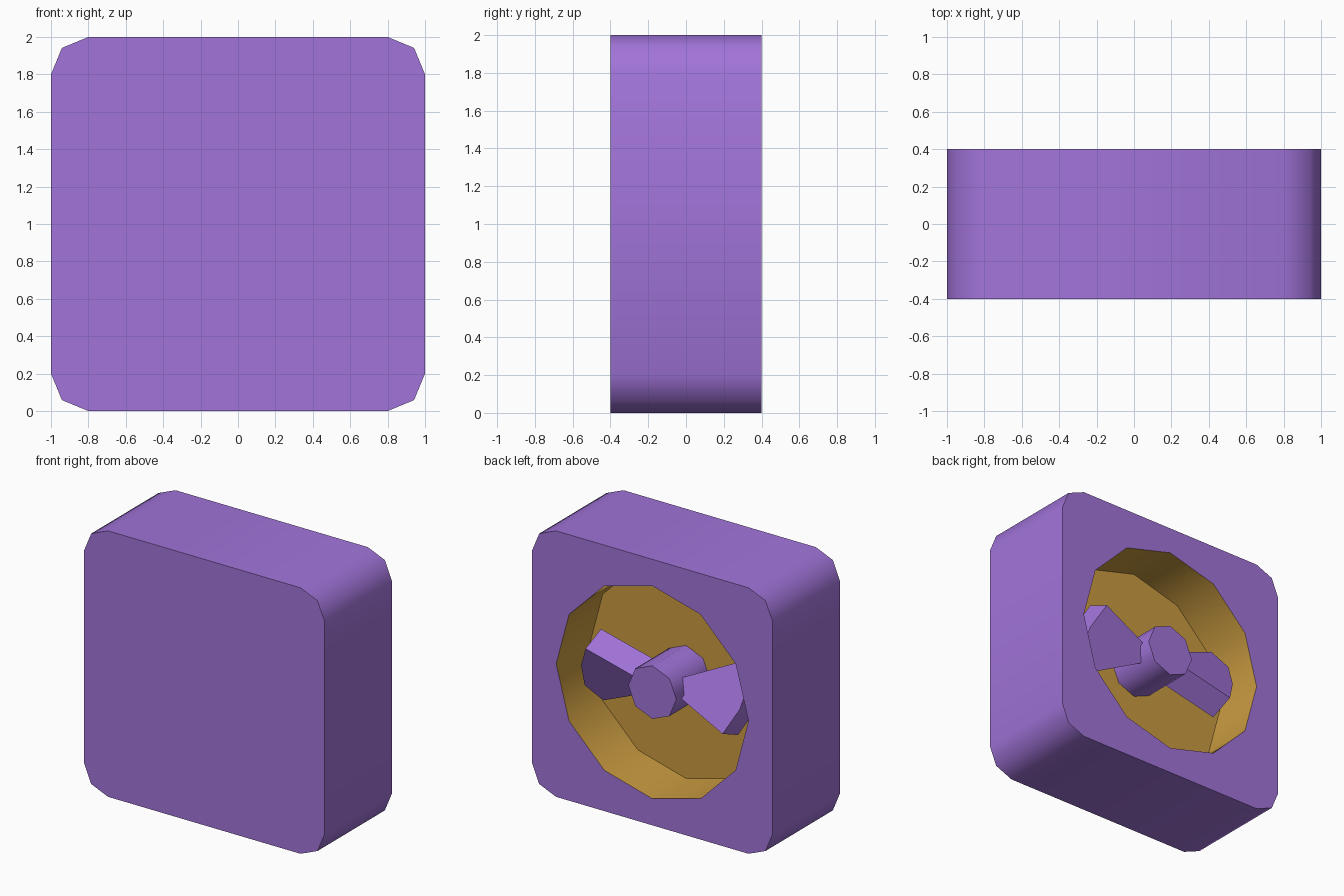
import bpy, bmesh, math
from mathutils import Matrix, Vector

if "Cube" in bpy.data.objects:
    bpy.data.objects.remove(bpy.data.objects["Cube"])


def material(name, rgb):
    m = bpy.data.materials.new(name)
    m.diffuse_color = (*rgb, 1)
    m.use_nodes = True
    m.node_tree.nodes["Principled BSDF"].inputs["Base Color"].default_value = m.diffuse_color
    return m


purple = material("purple", (0.36, 0.175, 0.70))
gold = material("gold", (0.60, 0.335, 0.053))


def finish(bm, name, mats):
    bmesh.ops.recalc_face_normals(bm, faces=bm.faces[:])
    me = bpy.data.meshes.new(name)
    bm.to_mesh(me)
    bm.free()
    for m in mats:
        me.materials.append(m)
    ob = bpy.data.objects.new(name, me)
    bpy.context.collection.objects.link(ob)
    bpy.ops.object.select_all(action='DESELECT')
    ob.select_set(True)
    bpy.context.view_layer.objects.active = ob
    bpy.ops.object.shade_smooth_by_angle(angle=math.radians(50))
    return ob


def ring(bm, pts, y):
    return [bm.verts.new((x, y, z + 1)) for x, z in pts]


def bridge(bm, a, b):
    n = len(a)
    return [bm.faces.new((a[i], a[(i + 1) % n], b[(i + 1) % n], b[i])) for i in range(n)]


def polygon(n, r):
    return [(r * math.cos(2 * math.pi * i / n), r * math.sin(2 * math.pi * i / n)) for i in range(n)]


# housing: rounded square block with a round recess in the back
outline = []
for k in range(4):
    cx, cz = [(0.8, 0.8), (-0.8, 0.8), (-0.8, -0.8), (0.8, -0.8)][k]
    for j in range(3):
        a = math.radians(90 * k + 45 * j)
        outline.append((cx + 0.2 * math.cos(a), cz + 0.2 * math.sin(a)))
bm = bmesh.new()
front, back = ring(bm, outline, -0.4), ring(bm, outline, 0.4)
rim, floor = ring(bm, polygon(12, 0.8), 0.4), ring(bm, polygon(12, 0.8), 0.0)
bm.faces.new(front)
bridge(bm, front, back)
for f in bridge(bm, rim, floor) + [bm.faces.new(floor)]:
    f.material_index = 1
edges = [bm.edges.get((l[i - 1], l[i])) for l in (back, rim) for i in range(12)]
bmesh.ops.triangle_fill(bm, edges=edges, use_beauty=True, normal=(0, 1, 0))
finish(bm, "housing", [purple, gold])

# hub: octagonal post flush with the back
bm = bmesh.new()
a, b = ring(bm, polygon(8, 0.2), -0.02), ring(bm, polygon(8, 0.2), 0.4)
bridge(bm, a, b)
bm.faces.new(a)
bm.faces.new(b)
finish(bm, "hub", [purple])

# blades: flared, tilted paddles, the second turned half a circle
profile = [(0.1, -0.04), (0.57, -0.225), (0.66, -0.03), (0.685, 0.17),
           (0.56, 0.275), (0.1, 0.04)]
tilt = math.radians(23)
for k in range(2):
    turn = Matrix.Rotation(math.pi * k, 4, 'Y')
    bm = bmesh.new()
    rings = []
    for n in (-0.1, 0.1):
        rings.append([bm.verts.new(turn @ Vector((
            -r,
            0.2 - s * math.sin(tilt) + n * math.cos(tilt),
            s * math.cos(tilt) + n * math.sin(tilt))) + Vector((0, 0, 1)))
            for r, s in profile])
    bridge(bm, *rings)
    for l in rings:
        bm.faces.new(l)
    finish(bm, "blade_%d" % (k + 1), [purple])
